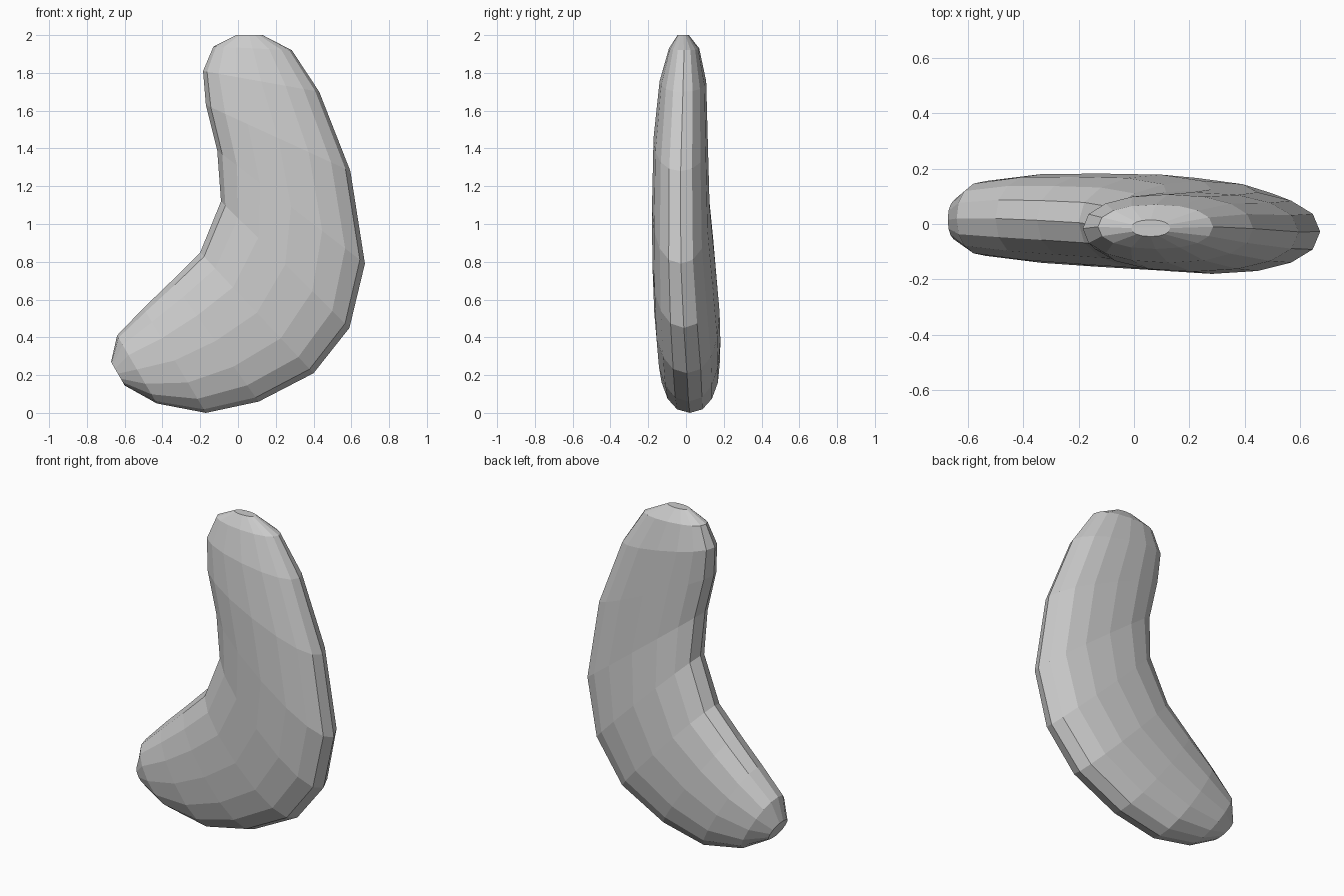
import bpy, bmesh
from math import cos, sin, pi, copysign

if "Cube" in bpy.data.objects:
    bpy.data.objects.remove(bpy.data.objects["Cube"])

SIDES = 16

# Ribs along the bend: inner x, z, outer x, z, front y, back y
RIBS = [
    (-0.672, 0.27, -0.60, 0.145, -0.06, 0.09),
    (-0.64, 0.41, -0.43, 0.05, -0.115, 0.155),
    (-0.50, 0.555, -0.17, 0.0, -0.14, 0.18),
    (-0.35, 0.70, 0.11, 0.06, -0.155, 0.182),
    (-0.20, 0.85, 0.40, 0.21, -0.168, 0.178),
    (-0.09, 1.12, 0.59, 0.45, -0.178, 0.155),
    (-0.11, 1.39, 0.672, 0.79, -0.18, 0.125),
    (-0.17, 1.63, 0.595, 1.28, -0.172, 0.115),
    (-0.185, 1.81, 0.43, 1.70, -0.14, 0.107),
    (-0.13, 1.94, 0.285, 1.92, -0.09, 0.07),
    (-0.01, 2.0, 0.13, 2.0, -0.045, 0.015),
]


def soft(v):
    # Slightly squared oval
    return copysign(abs(v) ** 0.9, v)


def rib_ring(bm, rib):
    xi, zi, xo, zo, yf, yb = rib
    ring = []
    for k in range(SIDES):
        a = 2 * pi * k / SIDES
        t = (1 + soft(cos(a))) / 2
        y = (yf + yb) / 2 + (yb - yf) / 2 * soft(sin(a))
        ring.append(bm.verts.new((xi + (xo - xi) * t, y, zi + (zo - zi) * t)))
    return ring


# Curved bean body, lofted through the ribs
bm = bmesh.new()
rings = [rib_ring(bm, r) for r in RIBS]
for a, b in zip(rings, rings[1:]):
    for k in range(SIDES):
        n = (k + 1) % SIDES
        bm.faces.new((a[k], a[n], b[n], b[k]))

# Closed ends
bm.faces.new(rings[0][::-1])
bm.faces.new(rings[-1])
bmesh.ops.recalc_face_normals(bm, faces=bm.faces)

mesh = bpy.data.meshes.new("bean_body")
bm.to_mesh(mesh)
bm.free()
body = bpy.data.objects.new("bean_body", mesh)
bpy.context.collection.objects.link(body)
